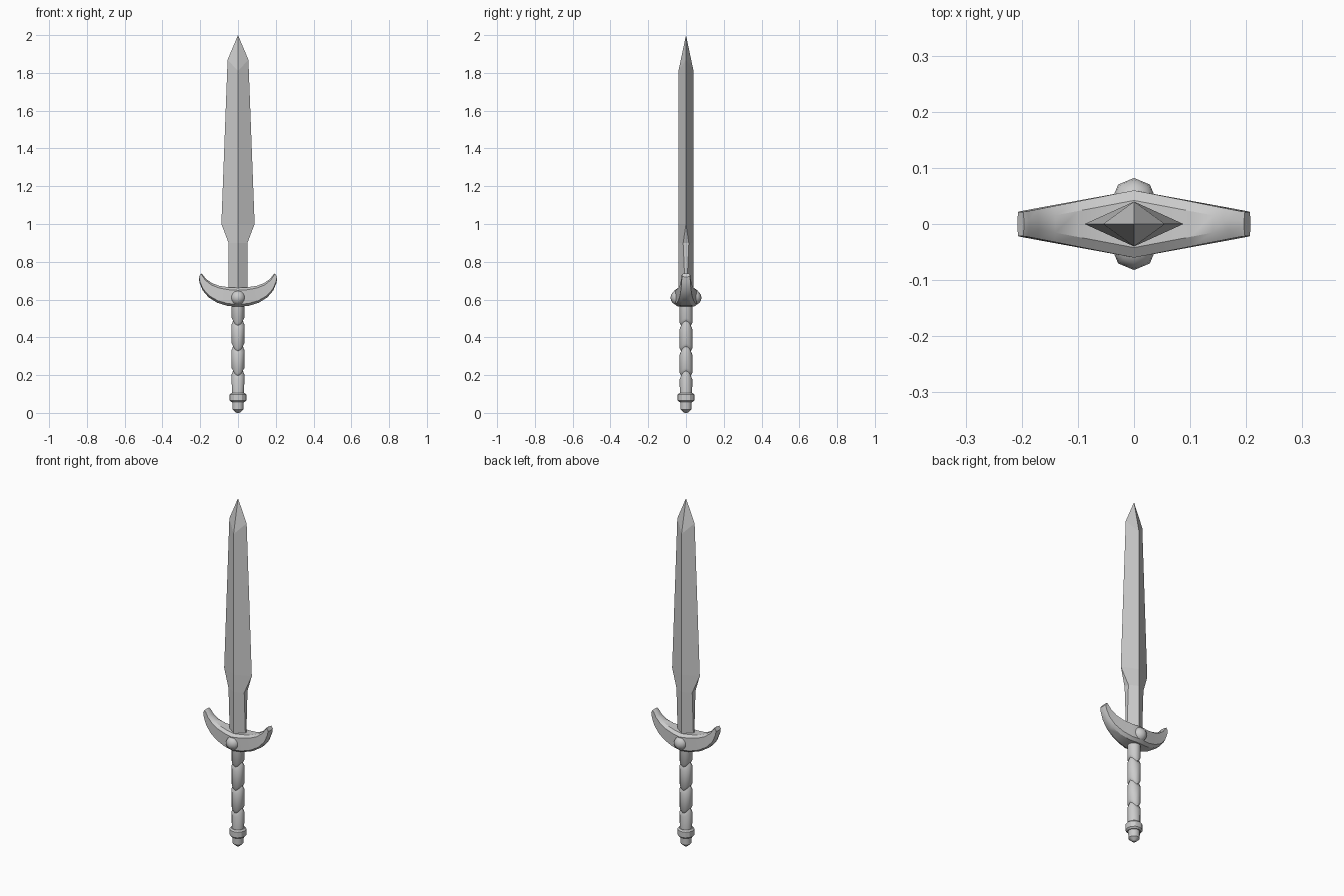
import bpy, bmesh
from math import sin, cos, pi, radians
from mathutils import Vector, Matrix

if "Cube" in bpy.data.objects:
    bpy.data.objects.remove(bpy.data.objects["Cube"])

steel = bpy.data.materials.new("grey_steel")
steel.use_nodes = True
GREY = (0.6, 0.6, 0.6, 1)
steel.diffuse_color = GREY
steel.node_tree.nodes["Principled BSDF"].inputs["Base Color"].default_value = GREY


def finish(name, bm, smooth_angle=None):
    bmesh.ops.remove_doubles(bm, verts=bm.verts, dist=1e-5)
    bmesh.ops.recalc_face_normals(bm, faces=bm.faces)
    mesh = bpy.data.meshes.new(name)
    bm.to_mesh(mesh)
    bm.free()
    mesh.materials.append(steel)
    obj = bpy.data.objects.new(name, mesh)
    bpy.context.collection.objects.link(obj)
    if smooth_angle:
        bpy.ops.object.select_all(action='DESELECT')
        obj.select_set(True)
        bpy.context.view_layer.objects.active = obj
        bpy.ops.object.shade_smooth_by_angle(angle=radians(smooth_angle))
    return obj


def loft(name, rings, smooth_angle=None):
    """Skin a list of equal-length point rings and cap both ends."""
    bm = bmesh.new()
    rows = [[bm.verts.new(p) for p in ring] for ring in rings]
    n = len(rows[0])
    for a, b in zip(rows, rows[1:]):
        for i in range(n):
            j = (i + 1) % n
            bm.faces.new((a[i], a[j], b[j], b[i]))
    bm.faces.new(rows[0])
    bm.faces.new(rows[-1])
    return finish(name, bm, smooth_angle)


def turned(profile, sides, wave=0):
    """Rings of (radius, z); wave lowers front and back, lifts the sides."""
    rings = []
    for r, z, w in profile:
        angles = [2 * pi * i / sides for i in range(sides)]
        rings.append([(r * cos(a), r * sin(a), z + w * wave * cos(2 * a)) for a in angles])
    return rings


# Blade: diamond section with a blunted edge near the guard
def blade_ring(w, edge, d, z_edge, z_ridge):
    return [(w, edge, z_edge), (0, d, z_ridge), (-w, edge, z_edge),
            (-w, -edge, z_edge), (0, -d, z_ridge), (w, -edge, z_edge)]


loft("blade", [
    blade_ring(0.05, 0.003, 0.04, 0.62, 0.62),
    blade_ring(0.05, 0.015, 0.04, 0.9, 0.9),
    blade_ring(0.088, 0, 0.04, 1.0, 1.0),
    blade_ring(0.055, 0, 0.04, 1.87, 1.81),
    blade_ring(0, 0, 0, 2.0, 2.0)])

# Crescent guard: chamfered section, mirrored stations (top x, z, bottom x, z)
half = [(0, 0.662, 0, 0.562), (0.05, 0.665, 0.055, 0.566),
        (0.1, 0.673, 0.11, 0.583), (0.14, 0.688, 0.155, 0.611),
        (0.17, 0.71, 0.187, 0.648), (0.187, 0.732, 0.204, 0.69),
        (0.196, 0.738, 0.208, 0.72)]
stations = [(-a, b, -c, d) for a, b, c, d in reversed(half[1:])] + half
rings = []
for tx, tz, bx, bz in stations:
    top, bottom = Vector((tx, 0, tz)), Vector((bx, 0, bz))
    step = (bottom - top) * 0.13
    outer = 0.06 - 0.19 * abs(tx + bx) / 2
    inner = 0.042 - 0.18 * abs(tx + bx) / 2
    side = [(top, inner), (top + step, outer), (bottom - step, outer), (bottom, inner)]
    rings.append([(p.x, y, p.z) for p, y in side]
                 + [(p.x, -y, p.z) for p, y in reversed(side)])
loft("guard", rings, 30)

# Round studs on both faces of the guard
for name, y in (("front_stud", -0.042), ("back_stud", 0.042)):
    bm = bmesh.new()
    bmesh.ops.create_uvsphere(bm, u_segments=8, v_segments=8, radius=0.04,
                              matrix=Matrix.Translation((0, y, 0.61)))
    finish(name, bm, 50)

# Grip: wrapped bands divided by wavy grooves
profile = [(0.032, 0.09, 0)]
for z in (0.21, 0.34, 0.475):
    profile += [(0.034, z - 0.02, 1), (0.026, z, 1), (0.034, z + 0.015, 1)]
profile.append((0.034, 0.58, 0))
loft("grip", turned(profile, 12, 0.013), 40)

# Pommel collar and end cap
loft("pommel_collar", turned([(0.036, 0.058, 0), (0.044, 0.066, 0),
                              (0.044, 0.098, 0), (0.036, 0.106, 0)], 12), 30)
loft("pommel_cap", turned([(0.008, 0, 0), (0.029, 0.018, 0), (0.031, 0.07, 0)], 12), 30)
